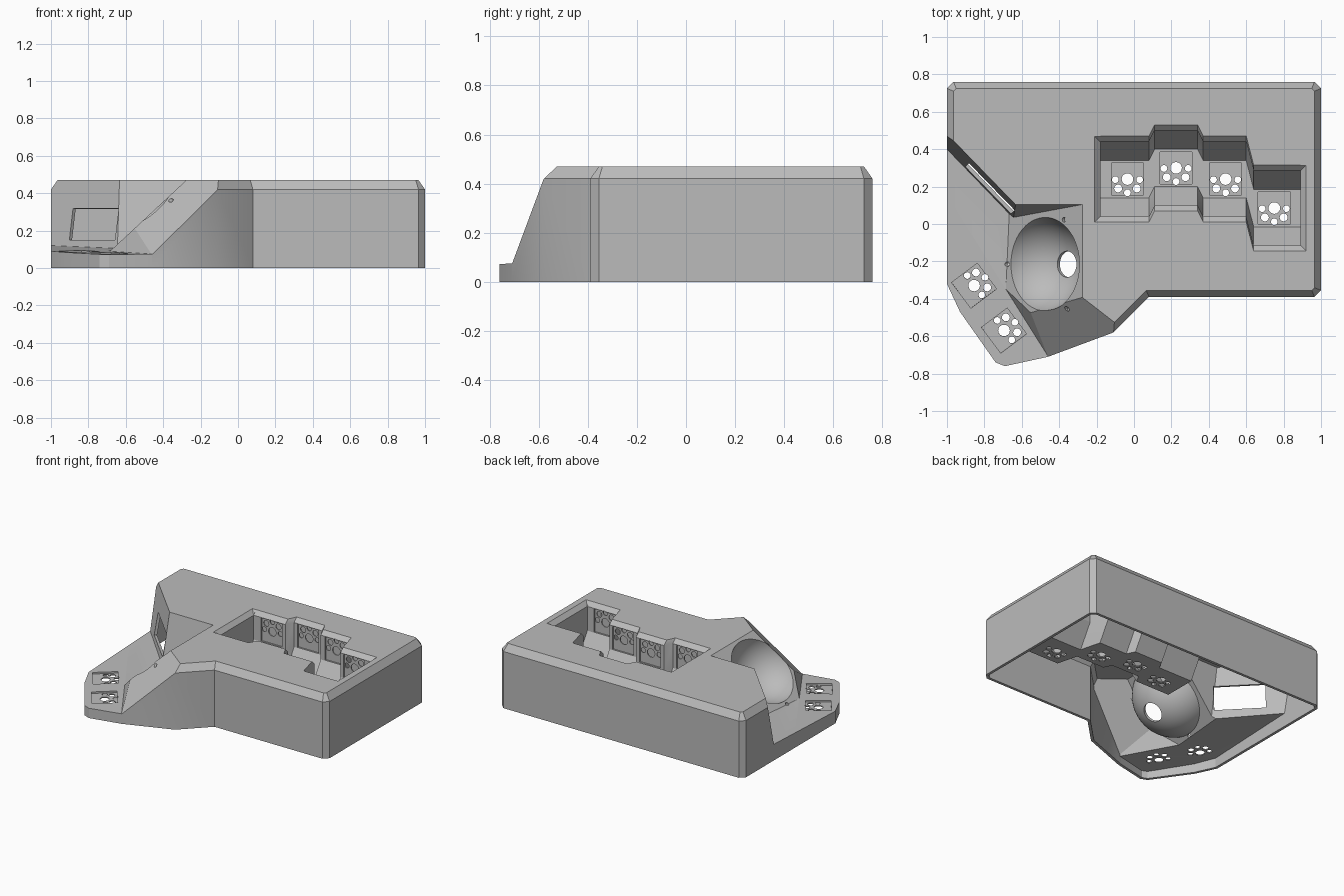
import bpy, bmesh, math
from mathutils import Matrix, Vector

if "Cube" in bpy.data.objects:
    bpy.data.objects.remove(bpy.data.objects["Cube"])

TOP, WALL = 0.47, 0.02
RING = Vector((-0.475, -0.215, 0.285))          # centre of the ball opening
TILT = Vector((-0.68, 0, 0.73)).normalized()    # direction the opening faces
WINDOW = Vector((-0.77, 0.19, 0.235))
LEAN = Vector((-0.71, -0.69, 0.16)).normalized()
COLUMNS = [(-0.035, 0.24), (0.225, 0.30), (0.49, 0.24), (0.75, 0.085)]


def make(name, bm):
    bmesh.ops.recalc_face_normals(bm, faces=bm.faces[:])
    mesh = bpy.data.meshes.new(name)
    bm.to_mesh(mesh)
    bm.free()
    ob = bpy.data.objects.new(name, mesh)
    bpy.context.collection.objects.link(ob)
    return ob


def combine(ob, other, op='DIFFERENCE'):
    mod = ob.modifiers.new("combine", 'BOOLEAN')
    mod.object, mod.operation, mod.solver = other, op, 'EXACT'
    bpy.context.view_layer.objects.active = ob
    bpy.ops.object.modifier_apply(modifier=mod.name)
    bpy.data.objects.remove(other)


def convex(name, planes, grow=0.0):
    """Solid bounded by (point, outward normal) planes, each moved by grow."""
    bm = bmesh.new()
    bmesh.ops.create_cube(bm, size=5)
    for point, normal in planes:
        n = Vector(normal).normalized()
        bmesh.ops.bisect_plane(bm, geom=bm.verts[:] + bm.edges[:] + bm.faces[:],
                               plane_co=Vector(point) + n * grow, plane_no=n,
                               clear_outer=True)
        bmesh.ops.holes_fill(bm, edges=[e for e in bm.edges if e.is_boundary], sides=0)
    return make(name, bm)


def block(name, outline, t):
    """Chamfered block over a counter-clockwise outline, shrunk by t."""
    planes = [((0, 0, TOP), (0, 0, 1)), ((0, 0, -0.2 if t else 0), (0, 0, -1))]
    for (x0, y0), (x1, y1) in zip(outline, outline[1:] + outline[:1]):
        n = Vector((y1 - y0, x0 - x1, 0)).normalized()
        planes += [((x0, y0, 0), n), ((x0, y0, 0.42), n * 0.05 + Vector((0, 0, 0.035)))]
    return convex(name, planes, -t)


def key_well(t):
    """Stepped trough for the four finger columns."""
    half = [(0.1, 0.1 - t), (0.2, 0.26 - t / 2), (0.2, 0.44), (0.23, TOP), (0.23, 0.6)]
    profile = [(w + t, z) for w, z in half] + [(-w - t, z) for w, z in reversed(half)]
    stations = [(-0.18 - t, 0.24), (0.08, 0.24), (0.11, 0.30), (0.34, 0.30),
                (0.37, 0.24), (0.60, 0.24), (0.64, 0.085), (0.89 + t, 0.085)]
    bm = bmesh.new()
    rings = [[bm.verts.new((x, yc + y, z)) for y, z in profile] for x, yc in stations]
    for a, b in zip(rings, rings[1:]):
        for i in range(len(a)):
            j = (i + 1) % len(a)
            bm.faces.new((a[i], a[j], b[j], b[i]))
    bm.faces.new(rings[0])
    bm.faces.new(rings[-1])
    return make("well_cutter", bm)


def rim(x, side, yc):
    """Sloped lip at one end of the key well."""
    return convex("rim_cutter", [
        ((x, 0, TOP), (side, 0, -1)), ((x - side * 0.1, 0, 0), (-side, 0, 0)),
        ((0, yc + 0.229, TOP), (0, 1, -1)), ((0, yc - 0.229, TOP), (0, -1, -1)),
        ((0, 0, 0.5), (0, 0, 1))])


def solid(t):
    """Outer form of the case, with every surface moved inwards by t."""
    body = block("case", [(-1, 0.725), (-1, -0.3), (-0.9, -0.39), (0.965, -0.39),
                          (1, -0.355), (1, 0.725), (0.965, 0.76), (-0.965, 0.76)], t)
    combine(body, block("thumb_block", [(-1, 0.3), (-1, -0.32), (-0.93, -0.47),
            (-0.74, -0.74), (-0.69, -0.76), (-0.46, -0.71), (-0.11, -0.58),
            (0.13, -0.34), (0.13, 0.3)], t), 'UNION')
    # thumb deck, sides of the ball mount, and the space above its opening
    floor = ((0, -0.7, 0.075), (0, 0.041, -1))
    ring = (RING, -TILT)
    corner = (-0.46, -0.71, 0.07)
    for name, planes in {
            "deck_cutter": [ring, (WINDOW, -LEAN)],
            "mount_side_cutter": [(corner, (0.31, 0.2, -0.13))],
            "mount_front_cutter": [(corner, (0.62, 0.8, -0.92))],
            "ball_space_cutter": [ring, ((0, 0.06, 0.25), (0, 1, -0.2))]}.items():
        combine(body, convex(name, [floor] + planes, t))
    # ball socket
    bm = bmesh.new()
    turn = Vector((0, 0, 1)).rotation_difference(TILT).to_matrix().to_4x4()
    bmesh.ops.create_uvsphere(bm, u_segments=64, v_segments=32, radius=0.264 + t,
                              matrix=Matrix.Translation(RING + TILT * 0.084) @ turn)
    combine(body, make("ball_cutter", bm))
    combine(body, key_well(t))
    return body


def frame(origin, normal, across):
    z = Vector(normal).normalized()
    x = Vector(across)
    x = (x - z * x.dot(z)).normalized()
    m = Matrix((x, z.cross(x), z)).transposed().to_4x4()
    return Matrix.Translation(origin) @ m


def add_box(bm, m, size):
    bmesh.ops.create_cube(bm, size=1, matrix=m @ Matrix.Diagonal((*size, 1)))


def add_hole(bm, m, x, y, r, depth, sides=20):
    bmesh.ops.create_cone(bm, cap_ends=True, segments=sides, radius1=r, radius2=r,
                          depth=depth, matrix=m @ Matrix.Translation((x, y, 0)))


# Hollow shell, open underneath
case = solid(0)
combine(case, solid(WALL))
combine(case, rim(-0.21, -1, 0.24))
combine(case, rim(0.92, 1, 0.085))

# Switch positions: well floors, both upright well walls, thumb deck
switches = []
for x, yc in COLUMNS:
    switches.append(frame((x, yc, 0.1), (0, 0, 1), (1, 0, 0)))
    for s in (-1, 1):
        switches.append(frame((x, yc + s * 0.2, 0.35), (0, -s, 0), (-s, 0, 0)))
for x, y in [(-0.855, -0.33), (-0.695, -0.57)]:
    switches.append(frame((x, y, 0.075 + 0.041 * (y + 0.7)), (0, -0.041, 1), (-0.6, 0.8, 0)))

recesses, holes = bmesh.new(), bmesh.new()
for m in switches:
    add_box(recesses, m, (0.172, 0.172, 0.024))
    add_hole(holes, m, 0, 0, 0.031, 0.09)
    add_hole(holes, m, 0, -0.073, 0.018, 0.09)
    for s in (-1, 1):
        add_hole(holes, m, s * 0.065, -0.003, 0.018, 0.09)
        add_hole(holes, m, s * 0.05, -0.05, 0.021, 0.09)

# Sensor hole in the socket, screw holes around its rim, display window
socket = frame(RING, TILT, (-1, 0, 0))
add_hole(holes, socket @ Matrix.Translation((0, 0, -0.18)), 0, 0, 0.07, 0.12, 32)
for k in range(3):
    a = math.radians(120 * k)
    add_hole(holes, socket, 0.275 * math.cos(a), 0.275 * math.sin(a), 0.013, 0.08, 12)
add_box(holes, frame(WINDOW, LEAN, (0.7, -0.72, 0)), (0.35, 0.17, 0.12))
combine(case, make("recess_cutter", recesses))
combine(case, make("hole_cutter", holes))

# Plain grey finish
grey = bpy.data.materials.new("matte grey")
grey.use_nodes = True
grey.diffuse_color = (0.5, 0.5, 0.5, 1)
grey.node_tree.nodes["Principled BSDF"].inputs["Base Color"].default_value = (0.5, 0.5, 0.5, 1)
case.data.materials.clear()
case.data.materials.append(grey)
bpy.ops.object.select_all(action='DESELECT')
case.select_set(True)
bpy.context.view_layer.objects.active = case
bpy.ops.object.shade_smooth_by_angle(angle=math.radians(25))
